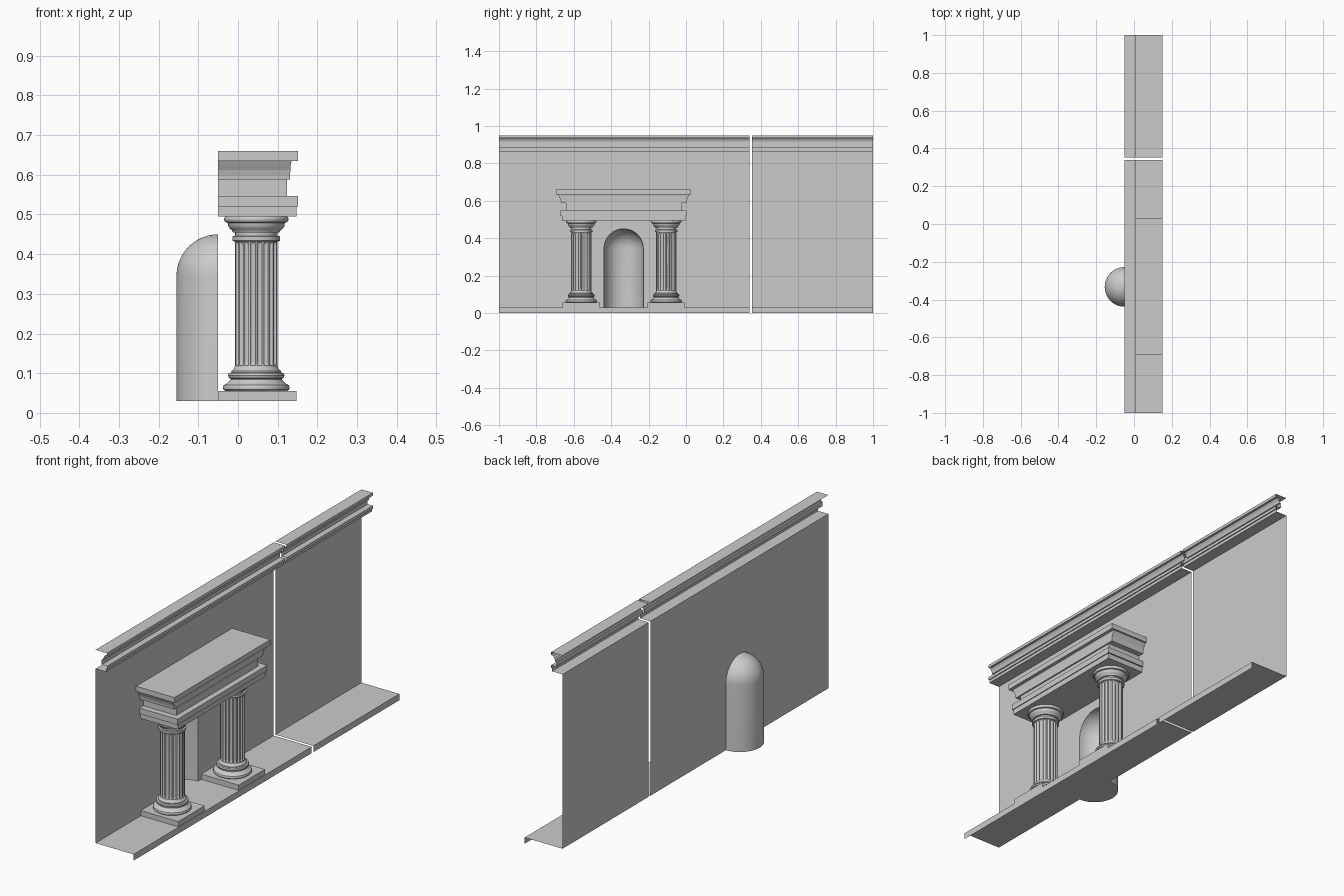
import bpy, bmesh
from math import sin, cos, pi, sqrt

if "Cube" in bpy.data.objects:
    bpy.data.objects.remove(bpy.data.objects["Cube"])

BACK, FRONT = -0.05, 0.15      # wall plane and floor edge
FLOOR = 0.03
NY, NR, NZ = -0.333, 0.105, 0.345   # niche centre, radius, spring height
GAP = (0.34, 0.352)


def make(name, verts, faces, smooth=None, recalc=False):
    me = bpy.data.meshes.new(name)
    me.from_pydata(verts, [], faces)
    if recalc:
        bm = bmesh.new()
        bm.from_mesh(me)
        bmesh.ops.recalc_face_normals(bm, faces=bm.faces)
        bm.to_mesh(me)
        bm.free()
    ob = bpy.data.objects.new(name, me)
    bpy.context.collection.objects.link(ob)
    if smooth:
        bpy.ops.object.select_all(action='DESELECT')
        ob.select_set(True)
        bpy.context.view_layer.objects.active = ob
        bpy.ops.object.shade_smooth_by_angle(angle=smooth)
    return ob


def grid_faces(rows, n, closed=False):
    m = n if closed else n - 1
    return [(r * n + i, r * n + (i + 1) % n, (r + 1) * n + (i + 1) % n, (r + 1) * n + i)
            for r in range(rows - 1) for i in range(m)]


def strip(name, profile, y0, y1):
    """Open x-z profile swept along y."""
    verts = [(x, y, z) for x, z in profile for y in (y0, y1)]
    return make(name, verts, grid_faces(len(profile), 2))


def lathe(name, profile, cx, cy, n=48):
    verts = [(cx + r * cos(2 * pi * i / n), cy + r * sin(2 * pi * i / n), z)
             for r, z in profile for i in range(n)]
    return make(name, verts, grid_faces(len(profile), n, True), 0.6)


# wall-top moulding and floor with its front lip
cornice = [(BACK, .86), (.005, .86), (.005, .874), (.01, .874), (.01, .888), (-.018, .888),
           (-.018, .911), (-.010, .911), (-.010, .918), (-.006, .928), (0, .936),
           (.01, .936), (.01, .95), (BACK, .95)]
ground = [(FRONT, 0), (FRONT, FLOOR), (BACK, FLOOR)]
for tag, y0, y1 in (("long", -1, GAP[0]), ("short", GAP[1], 1)):
    strip("cornice_" + tag, cornice, y0, y1)
    strip("floor_" + tag, ground, y0, y1)

# short wall panel, and long wall panel with the arched opening
strip("wall_short", [(BACK, FLOOR), (BACK, .86)], GAP[1], 1)
S = 32
arch = [(BACK, NY - NR * cos(pi * i / S), NZ + NR * sin(pi * i / S)) for i in range(S + 1)]
outline = ([(BACK, -1, FLOOR), (BACK, NY - NR, FLOOR)] + arch +
           [(BACK, NY + NR, FLOOR), (BACK, GAP[0], FLOOR), (BACK, GAP[0], .86), (BACK, -1, .86)])
make("wall_long", outline, [tuple(range(len(outline)))])

# niche: half cylinder, quarter dome and floor
rings = [(NR, FLOOR), (NR, NZ)] + [(NR * cos(a * pi / 24), NZ + NR * sin(a * pi / 24))
                                   for a in range(1, 12)] + [(.0005, NZ + NR)]
nv = [(BACK - r * sin(pi * i / S), NY - r * cos(pi * i / S), z)
      for r, z in rings for i in range(S + 1)]
make("niche", nv, grid_faces(len(rings), S + 1) + [tuple(range(S, -1, -1))], 0.6)

# entablature: stepped levels of (front x, half width, z)
levels = [(.147, .330, .495), (.147, .330, .520), (.151, .337, .520), (.151, .337, .547),
          (.124, .308, .547), (.124, .308, .588), (.131, .335, .588), (.131, .336, .598),
          (.132, .340, .612), (.133, .347, .625), (.135, .352, .635),
          (.151, .361, .635), (.151, .361, .660)]
ev = [p for x, h, z in levels for p in
      ((BACK, NY - h, z), (x, NY - h, z), (x, NY + h, z), (BACK, NY + h, z))]
last = 4 * (len(levels) - 1)
make("entablature", ev, grid_faces(len(levels), 4) +
     [(3, 2, 1, 0), (last, last + 1, last + 2, last + 3)])

# columns
CX, R = .046, .054
base = [(.0, .055), (.078, .055), (.083, .059), (.084, .065), (.082, .070), (.076, .073),
        (.070, .078), (.065, .084), (.065, .086), (.069, .088), (.071, .094), (.069, .100),
        (.062, .102), (.062, .106), (.057, .110), (R, .117)]
capital = [(R, .432), (.060, .434), (.060, .445), (.053, .446), (.053, .454), (.059, .455),
           (.061, .460), (.067, .465), (.071, .471), (.072, .479), (.078, .481),
           (.081, .486), (.081, .490), (.078, .495), (0, .495)]
FL, K = 20, 8
shaft_z = [.117, .120, .121, .123, .126, .131, .420, .425, .428, .430, .431, .432]
ramp = [0, 0, .4, .7, .9, 1, 1, .9, .7, .4, 0, 0]
for side, cy in (("left", NY - .227), ("right", NY + .227)):
    # square plinth reaching back to the wall
    h = .099
    pv = [(x, y, z) for z in (FLOOR, .055) for x, y in
          ((BACK, cy - h), (.147, cy - h), (.147, cy + h), (BACK, cy + h))]
    make("plinth_" + side, pv, grid_faces(2, 4, True) + [(4, 5, 6, 7), (3, 2, 1, 0)])
    lathe("column_base_" + side, base, CX, cy)
    lathe("capital_" + side, capital, CX, cy)
    # fluted shaft with narrow fillets between the grooves
    sv = []
    for z, k in zip(shaft_z, ramp):
        for f in range(FL):
            for j in range(K):
                u = -1 + 2 * j / (K - 1)
                a = 2 * pi * (f + .5 + u * .36) / FL
                r = R - .0055 * k * sqrt(max(0, 1 - u * u))
                sv.append((CX + r * cos(a), cy + r * sin(a), z))
    make("shaft_" + side, sv, grid_faces(len(shaft_z), FL * K, True), 0.6)
